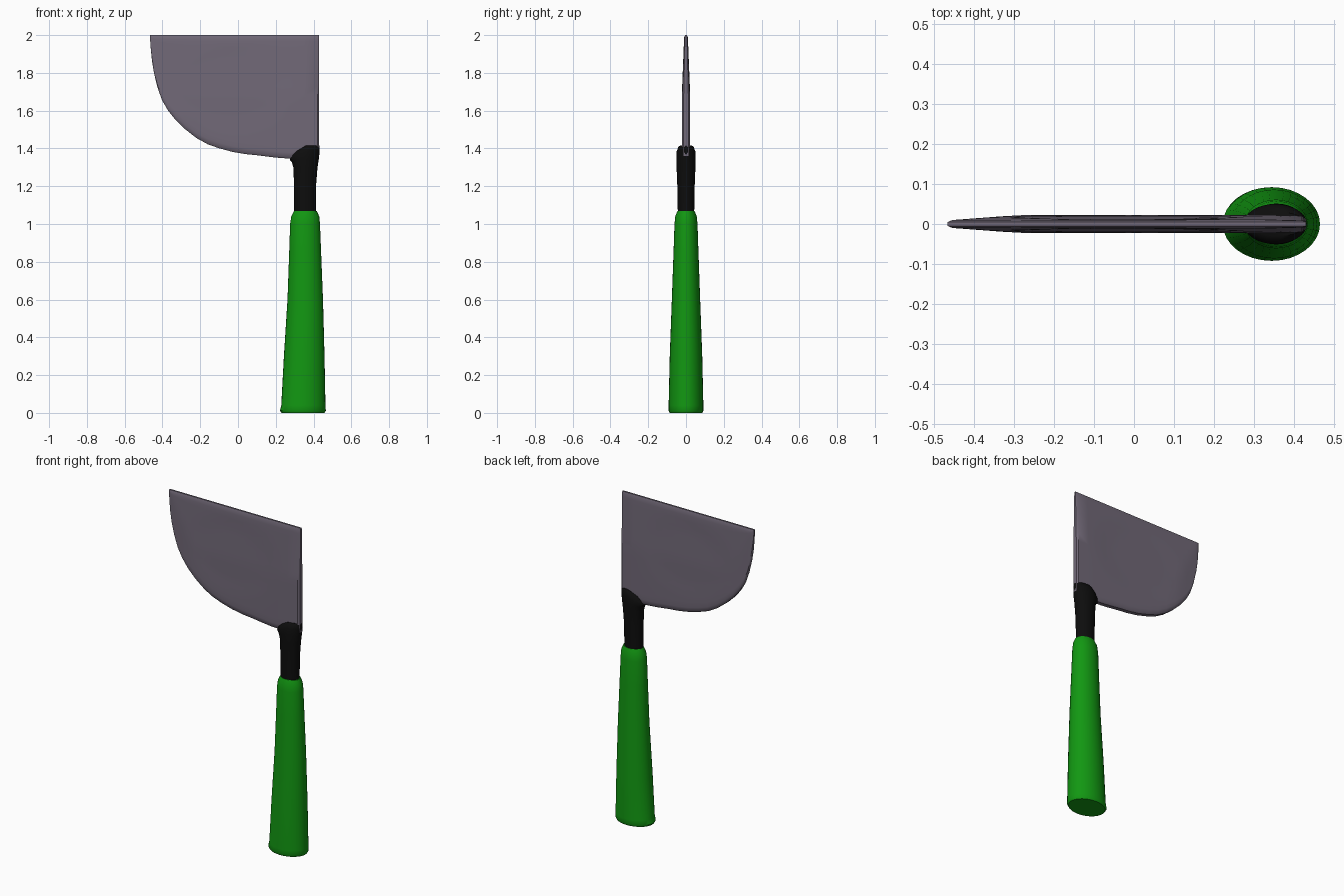
import bpy, bmesh, math

if "Cube" in bpy.data.objects:
    bpy.data.objects.remove(bpy.data.objects["Cube"])


def material(name, rgb):
    m = bpy.data.materials.new(name)
    m.diffuse_color = (*rgb, 1)
    m.use_nodes = True
    m.node_tree.nodes["Principled BSDF"].inputs["Base Color"].default_value = m.diffuse_color
    return m


GREEN = material("green grip", (0.006, 0.31, 0.006))
BLACK = material("black collar", (0.004, 0.004, 0.004))
STEEL = material("grey steel", (0.165, 0.14, 0.185))


def finish(name, bm, mat, angle):
    bmesh.ops.remove_doubles(bm, verts=bm.verts, dist=1e-5)
    bmesh.ops.recalc_face_normals(bm, faces=bm.faces)
    me = bpy.data.meshes.new(name)
    bm.to_mesh(me)
    bm.free()
    ob = bpy.data.objects.new(name, me)
    bpy.context.collection.objects.link(ob)
    me.materials.append(mat)
    bpy.ops.object.select_all(action='DESELECT')
    ob.select_set(True)
    bpy.context.view_layer.objects.active = ob
    bpy.ops.object.shade_smooth_by_angle(angle=math.radians(angle))
    return ob


def loft(name, rings, mat, n=32):
    """Rings of (z, x min, x max, y radius, slope of the left side)."""
    bm = bmesh.new()
    loops = []
    for z, x0, x1, ry, slope in rings:
        loop = []
        for i in range(n):
            a = 2 * math.pi * i / n
            x = (x0 + x1) / 2 + (x1 - x0) / 2 * math.cos(a)
            loop.append(bm.verts.new((x, ry * math.sin(a), z - slope * max(0, 0.36 - x))))
        loops.append(loop)
    for a, b in zip(loops, loops[1:]):
        for i in range(n):
            j = (i + 1) % n
            bm.faces.new((a[i], a[j], b[j], b[i]))
    bm.faces.new(loops[0][::-1])
    bm.faces.new(loops[-1])
    return finish(name, bm, mat, 40)


# Tapered grip
loft("handle", [
    (0.0, 0.23, 0.458, 0.086, 0), (0.012, 0.222, 0.465, 0.092, 0),
    (0.04, 0.229, 0.463, 0.092, 0), (0.3, 0.243, 0.458, 0.086, 0),
    (0.6, 0.262, 0.45, 0.075, 0), (0.85, 0.271, 0.44, 0.066, 0),
    (1.0, 0.276, 0.434, 0.061, 0), (1.04, 0.282, 0.43, 0.057, 0),
    (1.068, 0.296, 0.418, 0.046, 0)], GREEN)

# Collar between grip and blade, its top falling away to the left
loft("collar", [
    (1.04, 0.297, 0.412, 0.043, 0), (1.2, 0.297, 0.413, 0.046, 0),
    (1.3, 0.293, 0.421, 0.05, 0), (1.345, 0.284, 0.428, 0.051, 0.2),
    (1.385, 0.274, 0.432, 0.05, 0.55), (1.408, 0.28, 0.432, 0.042, 0.6),
    (1.416, 0.29, 0.43, 0.03, 0.6)], BLACK)

# Blade: lower outline (x, z), straight top at z = 2
OUTLINE = [(-0.466, 1.985), (-0.462, 1.93), (-0.455, 1.86), (-0.445, 1.8), (-0.427, 1.725),
           (-0.402, 1.655), (-0.37, 1.6), (-0.33, 1.55), (-0.28, 1.502), (-0.22, 1.455),
           (-0.16, 1.422), (-0.1, 1.401), (-0.03, 1.382), (0.04, 1.37), (0.11, 1.363),
           (0.18, 1.354), (0.23, 1.349), (0.28, 1.346), (0.35, 1.36), (0.42, 1.36), (0.43, 1.36)]
ROWS = [0, 0.015, 0.05] + [0.1 + 0.08 * i for i in range(11)] + [0.95, 0.985, 1]


def half_thickness(x, z, low):
    taper = min(0.022, 0.009 + (x + 0.466) * 0.075, 0.0095 + (2 - z) * 0.04)
    edge = min(2 - z, z - low, x + 0.466, 0.43 - x)
    rim = 0.55 + 0.45 * min(1, edge / 0.012)
    # Shallow dish in the middle of each face
    r = math.hypot((x + 0.02) / 0.27, (z - 1.72) / 0.2)
    dish = 0.003 * max(0, min(1, (1.15 - r) / 0.3))
    return taper * rim - dish


bm = bmesh.new()
sides = []
for s in (-1, 1):
    grid = []
    for x, low in OUTLINE:
        col = []
        for v in ROWS:
            z = low + (2 - low) * v
            col.append(bm.verts.new((x, s * half_thickness(x, z, low), z)))
        grid.append(col)
    for a, b in zip(grid, grid[1:]):
        for k in range(len(ROWS) - 1):
            bm.faces.new((a[k], b[k], b[k + 1], a[k + 1]))
    sides.append(grid)
f, b = sides
rim_f = [c[0] for c in f] + f[-1][1:] + [c[-1] for c in f[-2::-1]] + f[0][-2:0:-1]
rim_b = [c[0] for c in b] + b[-1][1:] + [c[-1] for c in b[-2::-1]] + b[0][-2:0:-1]
for i in range(len(rim_f)):
    j = (i + 1) % len(rim_f)
    bm.faces.new((rim_f[i], rim_f[j], rim_b[j], rim_b[i]))
finish("blade", bm, STEEL, 35)
